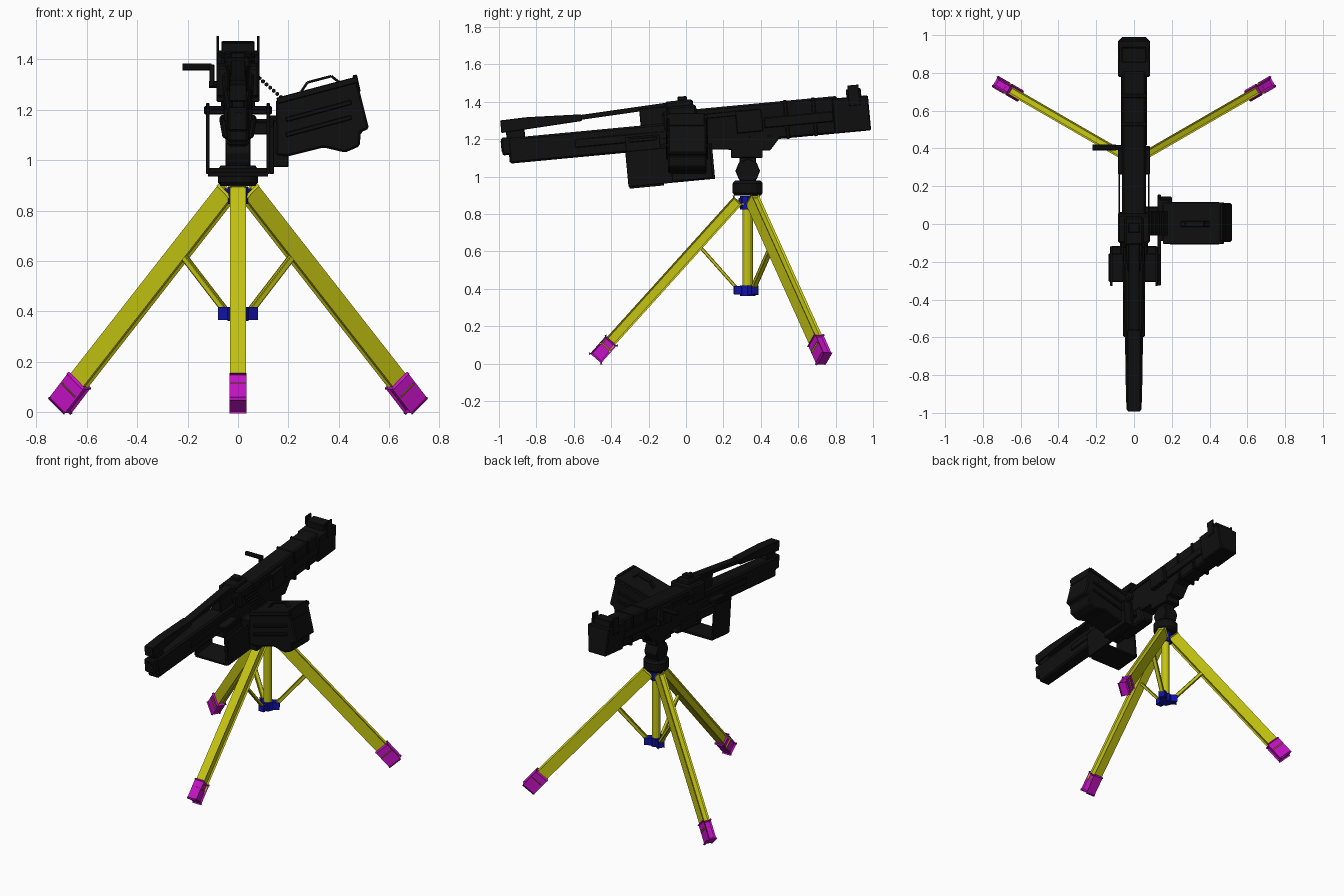
import bpy, bmesh, math
from mathutils import Vector, Matrix

if bpy.data.objects.get("Cube"):
    bpy.data.objects.remove(bpy.data.objects["Cube"])

def material(name, rgb):
    m = bpy.data.materials.new(name)
    m.use_nodes = True
    m.diffuse_color = (*rgb, 1)
    m.node_tree.nodes["Principled BSDF"].inputs["Base Color"].default_value = (*rgb, 1)
    return m

BLACK = material("gunmetal black", (0.005, 0.005, 0.005))
YELLOW = material("tripod yellow", (0.55, 0.55, 0.006))
MAGENTA = material("foot magenta", (0.55, 0.006, 0.55))
BLUE = material("joint blue", (0.006, 0.006, 0.4))

# The weapon is pitched up toward the rear; tilted parts are modelled level
TILT = Matrix.Translation((0, 0, 1.255)) @ Matrix.Rotation(math.atan(0.094), 4, 'X')
LEVEL = Matrix.Identity(4)

def finish(name, bm, mat, matrix=LEVEL, bevel=0.0):
    if bevel:
        bmesh.ops.bevel(bm, geom=bm.edges[:], offset=bevel, segments=1, affect='EDGES')
    bmesh.ops.recalc_face_normals(bm, faces=bm.faces)
    me = bpy.data.meshes.new(name)
    bm.to_mesh(me)
    bm.free()
    me.materials.append(mat)
    ob = bpy.data.objects.new(name, me)
    ob.matrix_world = matrix
    bpy.context.collection.objects.link(ob)
    return ob

def box(name, x, y, z, mat=BLACK, matrix=TILT, bevel=0.004, front=1.0, foot=1.0):
    """Box from ranges; front / foot scale its width at the front end / underside."""
    bm = bmesh.new()
    bmesh.ops.create_cube(bm, size=1)
    mid = (x[0] + x[1]) / 2
    for v in bm.verts:
        k = (front if v.co.y < 0 else 1) * (foot if v.co.z < 0 else 1)
        v.co = (mid + (x[1] - x[0]) * v.co.x * k,
                y[0] if v.co.y < 0 else y[1],
                z[0] if v.co.z < 0 else z[1])
    return finish(name, bm, mat, matrix, bevel)

def pair(name, x, y, z, **kw):
    """Same box on both sides of the weapon."""
    box("left_" + name, x, y, z, **kw)
    box("right_" + name, (-x[1], -x[0]), y, z, **kw)

def profile(name, pts, axis, a, b, mat=BLACK, matrix=TILT, bevel=0.003):
    """Extrude an outline along x (points are y,z) or along y (points are x,z)."""
    bm = bmesh.new()
    place = (lambda p, t: (t, *p)) if axis == 'X' else (lambda p, t: (p[0], t, p[1]))
    face = bm.faces.new([bm.verts.new(place(p, a)) for p in pts])
    ext = bmesh.ops.extrude_face_region(bm, geom=[face])["geom"]
    for v in ext:
        if isinstance(v, bmesh.types.BMVert):
            v.co["XYZ".index(axis)] = b
    return finish(name, bm, mat, matrix, bevel)

def bar(name, p, q, w, d, mat=BLACK, side=(1, 0, 0), bevel=0.003, matrix=LEVEL):
    """Rectangular bar from p to q, w wide along side and d deep."""
    p, q, s = Vector(p), Vector(q), Vector(side)
    along = (q - p).normalized()
    n = along.cross(s).normalized()
    bm = bmesh.new()
    bmesh.ops.create_cube(bm, size=1)
    for v in bm.verts:
        c = v.co.copy()
        v.co = (p + q) / 2 + s * c.x * w + n * c.y * d + along * c.z * (q - p).length
    return finish(name, bm, mat, matrix, bevel)

def cylinder(name, centre, r, length, axis='Z', sides=12, mat=BLACK, matrix=LEVEL, bevel=0.0):
    bm = bmesh.new()
    rot = {'Z': LEVEL, 'X': Matrix.Rotation(math.pi / 2, 4, 'Y'),
           'Y': Matrix.Rotation(math.pi / 2, 4, 'X')}[axis]
    bmesh.ops.create_cone(bm, cap_ends=True, segments=sides, radius1=r, radius2=r,
                          depth=length, matrix=Matrix.Translation(centre) @ rot)
    return finish(name, bm, mat, matrix, bevel)

# Tripod: three legs around the centre post
HUB_Y = 0.33
cylinder("centre_post", (0, HUB_Y, 0.62), 0.027, 0.46, mat=YELLOW)
cylinder("top_hub", (0, HUB_Y, 0.86), 0.04, 0.07, mat=BLUE, sides=8)
cylinder("lower_hub", (0, HUB_Y, 0.39), 0.042, 0.055, mat=BLUE, sides=8)
for label, deg in (("front", -90), ("back_left", 30), ("back_right", 150)):
    a = math.radians(deg)
    out = Vector((math.cos(a), math.sin(a), 0))
    side = Vector((-math.sin(a), math.cos(a), 0))
    at = lambda r, z: Vector((0, HUB_Y, z)) + out * r
    bar(label + "_leg", at(0.052, 0.873), at(0.76, 0.089), 0.044, 0.06, YELLOW, side, 0.009)
    bar(label + "_foot", at(0.73, 0.122), at(0.813, 0.028), 0.05, 0.078, MAGENTA, side, 0.009)
    bar(label + "_strut", at(0.06, 0.405), at(0.255, 0.625), 0.022, 0.018, YELLOW, side)
    bar(label + "_strut_joint", at(0.02, 0.392), at(0.075, 0.392), 0.045, 0.045, BLUE, side)
    bar(label + "_leg_joint", at(0.01, 0.86), at(0.05, 0.86), 0.03, 0.05, BLUE, side)

# Swivel mount
cylinder("swivel_base", (0, HUB_Y, 0.938), 0.083, 0.08, sides=16, bevel=0.014)
cylinder("pivot_drum", (0, HUB_Y, 1.03), 0.066, 0.1, 'X', 8, bevel=0.004)
box("mount_post", (-0.04, 0.04), (0.285, 0.375), (0.96, 1.16), matrix=LEVEL)
box("mount_plate", (-0.055, 0.055), (0.24, 0.41), (1.1, 1.15), matrix=LEVEL)
profile("cradle", [(0.1, 1.21), (0.13, 1.145), (0.45, 1.14), (0.51, 1.22)], 'X',
        -0.055, 0.055, matrix=LEVEL)

# Receiver and rear block
box("receiver", (-0.063, 0.063), (-0.12, 0.82), (-0.1, 0.1), bevel=0.01, foot=0.85)
box("rear_block", (-0.085, 0.085), (0.79, 0.985), (-0.1, 0.088), bevel=0.006, foot=0.8)
box("rear_cap", (-0.065, 0.065), (0.87, 0.95), (0.08, 0.13))
pair("rear_sight_post", (0.075, 0.086), (0.88, 0.94), (0.04, 0.15), bevel=0.002)
pair("trunnion_plate", (0.05, 0.085), (0.27, 0.41), (-0.05, 0.07))
pair("side_rail", (0.074, 0.083), (0.04, 0.28), (0.045, 0.07), bevel=0.002)
pair("receiver_rib", (0.05, 0.07), (0.42, 0.79), (-0.035, 0.02))
for i in range(2):
    box("rear_band", (-0.068, 0.068), (0.53 + i * 0.15, 0.55 + i * 0.15), (-0.104, 0.104))

# Feed cover on top of the receiver
box("feed_cover", (-0.086, 0.086), (-0.09, 0.065), (0.0, 0.125), bevel=0.01)
box("cover_latch", (-0.05, 0.05), (-0.1, 0.05), (0.11, 0.155), bevel=0.01)
box("cover_knob", (-0.03, 0.03), (-0.03, 0.02), (0.15, 0.175))

# Barrel casing, muzzle and top bar
box("barrel_casing", (-0.056, 0.056), (-0.955, -0.1), (-0.097, 0.04), bevel=0.01, front=0.75)
box("muzzle", (-0.04, 0.04), (-0.99, -0.93), (-0.05, 0.045), bevel=0.008)
cylinder("bore", (0, -0.975, 0), 0.028, 0.036, 'Y', 12, matrix=TILT)
pair("casing_rib", (0.036, 0.057), (-0.6, -0.1), (-0.045, 0.0))
profile("front_sight_wedge", [(-0.985, 0.07), (-0.985, 0.138), (-0.84, 0.142), (-0.55, 0.13),
        (-0.55, 0.094), (-0.84, 0.078)], 'X', -0.034, 0.034)
box("sight_stem", (-0.025, 0.025), (-0.96, -0.86), (0.03, 0.08))
bar("top_bar", (0, -0.57, 0.113), (0, -0.08, 0.137), 0.06, 0.026, matrix=TILT)
box("top_bar_bracket", (-0.045, 0.045), (-0.24, -0.09), (0.03, 0.13), front=0.8)

# Guard frame under the barrel
pair("guard_wall", (0.113, 0.127), (-0.33, -0.145), (-0.28, -0.015), bevel=0.002)
box("guard_floor", (-0.12, 0.12), (-0.33, -0.145), (-0.29, -0.274), bevel=0.002)
box("guard_crossbar", (-0.134, 0.134), (-0.31, -0.16), (-0.045, -0.025))
box("lower_grip", (-0.075, 0.075), (-0.25, -0.06), (-0.15, -0.07), foot=0.8, bevel=0.01)
box("lower_chute", (-0.06, 0.06), (-0.13, 0.13), (-0.19, -0.09), foot=0.7, bevel=0.01)

# Ammunition box on the left, with its carrier and belt
box("carrier_plate", (0.125, 0.142), (-0.335, 0.13), (-0.28, -0.09), bevel=0.002)
box("carrier_block", (0.13, 0.2), (-0.1, 0.12), (-0.275, -0.09))
box("carrier_arm", (0.05, 0.15), (-0.05, 0.08), (-0.15, -0.1))
profile("ammo_box", [(0.15, 1.24), (0.47, 1.325), (0.52, 1.125), (0.487, 1.11), (0.483, 1.055),
        (0.425, 1.03), (0.34, 1.05), (0.2, 1.015), (0.15, 1.02)], 'Y', -0.095, 0.11,
        matrix=LEVEL, bevel=0.008)
slope = Vector((0.32, 0, 0.085)).normalized()
bar("box_lid", (0.155, 0.005, 1.235), (0.475, 0.005, 1.32), 0.22, 0.025, side=(0, 1, 0))
bar("lid_rim", (0.478, 0.005, 1.27), (0.463, 0.005, 1.338), 0.19, 0.018, side=(0, 1, 0))
for i, z in enumerate((1.1, 1.16)):
    bar("box_rib", (0.19, 0.005, z), (0.45, 0.005, z + 0.07), 0.225, 0.018, side=(0, 1, 0))
grip = [(0.25, 1.27), (0.275, 1.308), (0.37, 1.333), (0.4, 1.31)]
for p, q in zip(grip, grip[1:]):
    bar("box_handle", (p[0], 0, p[1]), (q[0], 0, q[1]), 0.03, 0.01, side=(0, 1, 0), bevel=0.002)
for i in range(7):
    t = i / 6
    cylinder("belt_round", (0.085 + 0.085 * t, 0.005, 1.325 - 0.075 * t), 0.0085, 0.13, 'Y', 6)

# Cocking crank on the right
cylinder("crank_shaft", (-0.085, 0.405, 1.3), 0.014, 0.06, 'X', 8)
bar("crank_arm", (-0.104, 0.405, 1.29), (-0.104, 0.405, 1.38), 0.02, 0.03)
cylinder("crank_handle", (-0.163, 0.405, 1.369), 0.015, 0.115, 'X', 10)
